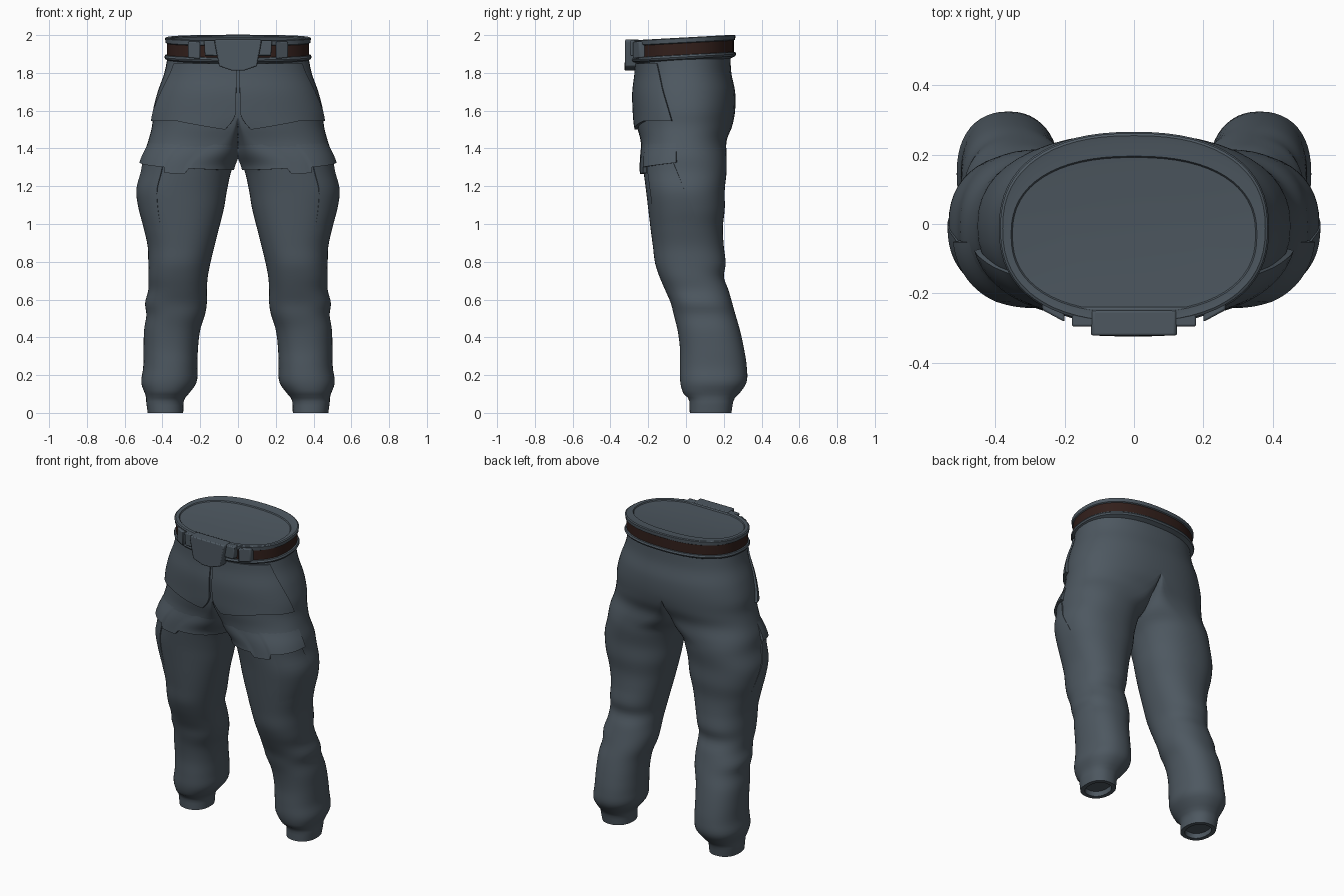
import bpy, bmesh
from math import sin, cos, radians, pi

if "Cube" in bpy.data.objects:
    bpy.data.objects.remove(bpy.data.objects["Cube"])


def material(name, rgb):
    m = bpy.data.materials.new(name)
    m.use_nodes = True
    m.diffuse_color = (*rgb, 1)
    m.node_tree.nodes["Principled BSDF"].inputs["Base Color"].default_value = (*rgb, 1)
    return m


CLOTH = material("slate cloth", (0.075, 0.097, 0.118))
LEATHER = material("dark brown leather", (0.032, 0.014, 0.011))

# One trouser half from hem to waist: height, inner x, outer x, front y, back y
SECTIONS = [
    (0, .29, .478, .02, .24), (.06, .288, .486, .018, .25), (.075, .283, .485, .015, .255),
    (.1, .262, .492, -.012, .28), (.16, .22, .512, -.03, .32), (.24, .215, .502, -.032, .322),
    (.34, .212, .5, -.032, .307), (.44, .2, .497, -.045, .285), (.52, .175, .485, -.065, .262),
    (.58, .165, .492, -.08, .245), (.65, .165, .475, -.11, .225), (.72, .16, .475, -.14, .2),
    (.79, .147, .475, -.163, .21), (.88, .125, .478, -.175, .2), (.98, .1, .5, -.188, .195),
    (1.08, .075, .525, -.2, .205), (1.18, .058, .535, -.212, .205), (1.28, .035, .51, -.225, .215),
    (1.36, 0, .5, -.235, .215), (1.44, 0, .475, -.24, .215), (1.52, 0, .455, -.26, .245),
    (1.6, 0, .45, -.27, .26), (1.7, 0, .425, -.275, .26), (1.8, 0, .39, -.265, .24),
    (1.9, 0, .37, -.265, .235),
]


def lerp(a, b, t):
    return a + (b - a) * t


def power(v, e):
    return (1 if v >= 0 else -1) * abs(v) ** e


def section(z):
    """Smoothly interpolated extents at one height."""
    last = len(SECTIONS) - 1
    i = max(k for k in range(last) if SECTIONS[k][0] <= z)
    a, b = SECTIONS[i], SECTIONS[i + 1]
    p, q = SECTIONS[max(i - 1, 0)], SECTIONS[min(i + 2, last)]
    h = b[0] - a[0]
    t = (z - a[0]) / h
    out = []
    for k in range(1, 5):
        ma = (b[k] - p[k]) / (b[0] - p[0]) * h
        mb = (q[k] - a[k]) / (q[0] - a[0]) * h
        out.append((2 * t**3 - 3 * t**2 + 1) * a[k] + (t**3 - 2 * t**2 + t) * ma
                   + (3 * t**2 - 2 * t**3) * b[k] + (t**3 - t**2) * mb)
    return out


def surface(z, angle, off=0.0):
    """Point on the cloth; angle 0 is outward, -90 front, 90 back."""
    xi, xo, yf, yb = section(z)
    f = min(max((1.6 - z) / 0.3, 0), 1)          # 0 at the hips, 1 on the leg
    f = f * f * (3 - 2 * f)
    mid, cy = f * (xi + xo) / 2, (yf + yb) / 2
    c, s = cos(radians(angle)), sin(radians(angle))
    if c >= 0:
        e = 2 / 2.3
        x = mid + (xo + off - mid) * power(c, e)
    else:
        e = 2 / lerp(8, 2.2, f)
        x = mid + (mid - xi + off) * power(c, e)
    y = cy + ((yb - yf) / 2 + off) * power(s, e)
    x = max(x, 0)
    return (0 if x < .004 else x, y, z)


def make(name, verts, faces, mats=(CLOTH,), mirror=False, smooth=40):
    bm = bmesh.new()
    vs = [bm.verts.new(v) for v in verts]
    for f in faces:
        bm.faces.new([vs[i] for i in f])
    # Open the halves along the centre line
    if mirror:
        bmesh.ops.delete(bm, geom=[f for f in bm.faces if all(v.co.x < 1e-4 for v in f.verts)],
                         context='FACES')
    bmesh.ops.remove_doubles(bm, verts=bm.verts, dist=1e-4)
    bmesh.ops.recalc_face_normals(bm, faces=bm.faces)
    me = bpy.data.meshes.new(name)
    bm.to_mesh(me)
    bm.free()
    ob = bpy.data.objects.new(name, me)
    bpy.context.collection.objects.link(ob)
    for m in mats:
        me.materials.append(m)
    if mirror:
        mod = ob.modifiers.new("Mirror", 'MIRROR')
        mod.use_clip = True
    bpy.ops.object.select_all(action='DESELECT')
    ob.select_set(True)
    bpy.context.view_layer.objects.active = ob
    bpy.ops.object.shade_smooth_by_angle(angle=radians(smooth))
    return ob


def grid_faces(rows, cols, closed):
    n = cols if closed else cols - 1
    return [(r * cols + c, r * cols + (c + 1) % cols, (r + 1) * cols + (c + 1) % cols, (r + 1) * cols + c)
            for r in range(rows - 1) for c in range(n)]


# Trouser body: hips and legs in one loft, with a recessed hem underneath
SEG, STEPS = 48, 96
angles = [360 * k / SEG for k in range(SEG)]
verts = [surface(.03, a, -.03) for a in angles] + [surface(0, a, -.025) for a in angles]
for r in range(STEPS + 1):
    verts += [surface(1.9 * r / STEPS, a) for a in angles]
faces = grid_faces(STEPS + 3, SEG, True) + [tuple(range(SEG))]
make("trousers", verts, faces, mirror=True, smooth=50)


def patch(name, left, right, top, bottom, flare, cols=40, rows=12):
    """Cloth panel lying on the body, with turned-in edges."""
    cs = [0] + [k / cols for k in range(cols + 1)] + [1]
    rs = [0] + [k / rows for k in range(rows + 1)] + [1]
    pts = []
    for i, v in enumerate(rs):
        for j, u in enumerate(cs):
            edge = i in (0, len(rs) - 1) or j in (0, len(cs) - 1)
            a = lerp(left(v), right(v), u)
            z = lerp(top, bottom(u), v)
            pts.append(surface(z, a, -.02 if edge else flare(v)))
    return make(name, pts, grid_faces(len(rs), len(cs), False), mirror=True, smooth=45)


# Front hip panels with slanted pocket openings and an overhanging hem
patch("front_panel", lambda v: -89.3, lambda v: lerp(-30, -12, v), 1.85,
      lambda u: lerp(1.5, 1.545, min(u * 2, 1)), lambda v: lerp(.008, .017, v * v))


# Thigh pocket flaps with a fastening tab
def flap_edge(u):
    tab = .03 if .47 < u < .64 else 0
    return lerp(1.285, 1.325, u * u) - tab


patch("thigh_flap", lambda v: -165, lambda v: -8, 1.47, flap_edge,
      lambda v: lerp(-.004, .02, v ** 1.5), cols=64)

# Side pocket edge running down the outer thigh
patch("thigh_pocket", lambda v: -60, lambda v: lerp(-12, 14, v), 1.32,
      lambda u: lerp(.94, 1.0, u), lambda v: lerp(.007, -.001, v))


# Waistband: outset profile swept around the hips, tilted up toward the back
def waist_point(angle, off, z, squash=0.0):
    e = 2 / 2.35
    x = (.373 + off) * power(cos(angle), e)
    y = -.013 - squash / 2 + (.262 + off - squash / 2) * power(sin(angle), e)
    return (x, y, z + .055 * y)


PROFILE = [(-.02, 1.86), (.012, 1.875), (.017, 1.885), (.012, 1.895), (.004, 1.897), (.004, 1.958),
           (.011, 1.962), (.013, 1.984), (.006, 1.988), (-.008, 1.986)]
WSEG = 64
ring = [2 * pi * k / WSEG for k in range(WSEG)]
verts = [waist_point(a, o, z) for o, z in PROFILE for a in ring]
# Closed top with a shallow dish
for off, z, squash in ((-.018, 1.986, .035), (-.022, 1.98, .035), (-.16, 1.972, .02)):
    verts += [waist_point(a, off, z, squash) for a in ring]
rows = len(PROFILE) + 3
faces = grid_faces(rows, WSEG, True) + [tuple(range((rows - 1) * WSEG, rows * WSEG))]
band = make("waistband", verts, faces, (CLOTH, LEATHER), smooth=35)
# Leather belt shows between the two cloth lips
for p in band.data.polygons:
    r = min(p.vertices) // WSEG
    if r == 4:
        p.material_index = 1


# Belt loops and buckle cover, cut from flat outlines
def plate(name, outline, front, back, mirror=False, bevel=.006):
    n = len(outline)
    pts = [(x, front + d, z) for x, z, d in outline] + [(x, back, z) for x, z, d in outline]
    fs = [tuple(range(n)), tuple(range(n, 2 * n))]
    fs += [(k, (k + 1) % n, n + (k + 1) % n, n + k) for k in range(n)]
    ob = make(name, pts, fs, mirror=mirror)
    b = ob.modifiers.new("Bevel", 'BEVEL')
    b.width, b.segments = bevel, 2
    return ob


plate("belt_loop", [(.2, 1.875, 0), (.265, 1.88, .035), (.265, 1.965, .035), (.2, 1.965, 0)],
      -.283, -.2, mirror=True)
plate("buckle_wing", [(-.175, 1.89, .012), (.175, 1.89, .012), (.18, 1.972, .012), (-.18, 1.972, .012)],
      -.308, -.24)
half = [(.03, 1.812, .002), (.1, 1.835, .006), (.125, 1.965, .006), (.12, 1.977, .006)]
plate("buckle_cover", half + [(-x, z, d) for x, z, d in reversed(half)], -.328, -.25)
